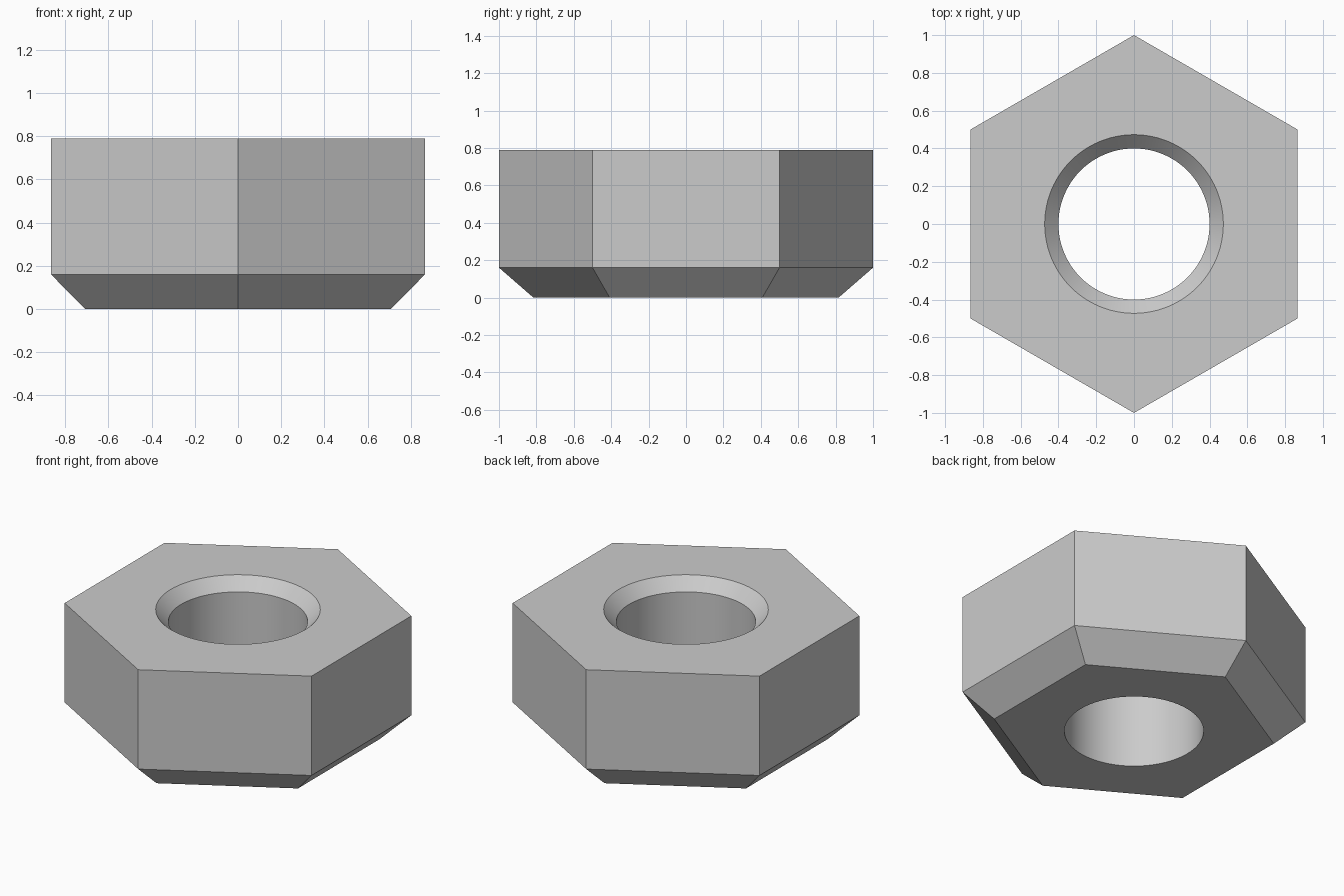
import bpy
import bmesh
from math import cos, sin, pi, radians

cube = bpy.data.objects.get("Cube")
if cube:
    bpy.data.objects.remove(cube, do_unlink=True)

SIDES = 6
PER_SIDE = 16
HEIGHT = 0.79
bm = bmesh.new()


def ring(radius, z, count):
    """Ring of vertices, the first one on the +y axis."""
    return [bm.verts.new((-radius * sin(2 * pi * i / count),
                          radius * cos(2 * pi * i / count), z))
            for i in range(count)]


def wall(a, b, smooth=False):
    """Quads between two rings with equal counts."""
    n = len(a)
    for i in range(n):
        j = (i + 1) % n
        bm.faces.new((a[i], a[j], b[j], b[i])).smooth = smooth


def cap(outer, inner):
    """Flat face around the hole, one sector per hexagon side."""
    n = len(inner)
    for i in range(SIDES):
        arc = [inner[(i * PER_SIDE + k) % n] for k in range(PER_SIDE + 1)]
        bm.faces.new([outer[(i + 1) % SIDES], outer[i]] + arc)


# Hexagonal body with a sloped lower edge
hex_bottom = ring(0.816, 0, SIDES)
hex_shoulder = ring(1, 0.16, SIDES)
hex_top = ring(1, HEIGHT, SIDES)
wall(hex_bottom, hex_shoulder)
wall(hex_shoulder, hex_top)

# Round bore with a countersunk top rim
count = SIDES * PER_SIDE
rim = ring(0.473, HEIGHT, count)
bore_top = ring(0.4, HEIGHT - 0.075, count)
bore_bottom = ring(0.4, 0, count)
wall(rim, bore_top, True)
wall(bore_top, bore_bottom, True)

# Top and bottom faces
cap(hex_top, rim)
cap(hex_bottom, bore_bottom)
bmesh.ops.recalc_face_normals(bm, faces=bm.faces)

mesh = bpy.data.meshes.new("hex_nut")
bm.to_mesh(mesh)
bm.free()
nut = bpy.data.objects.new("hex_nut", mesh)
bpy.context.collection.objects.link(nut)

# Plain grey metal
grey = bpy.data.materials.new("light_grey")
grey.use_nodes = True
colour = (0.6, 0.6, 0.6, 1)
grey.diffuse_color = colour
grey.node_tree.nodes["Principled BSDF"].inputs["Base Color"].default_value = colour
mesh.materials.append(grey)

# Smooth bore, crisp edges elsewhere
bpy.ops.object.select_all(action="DESELECT")
nut.select_set(True)
bpy.context.view_layer.objects.active = nut
bpy.ops.object.shade_smooth_by_angle(angle=radians(30))
